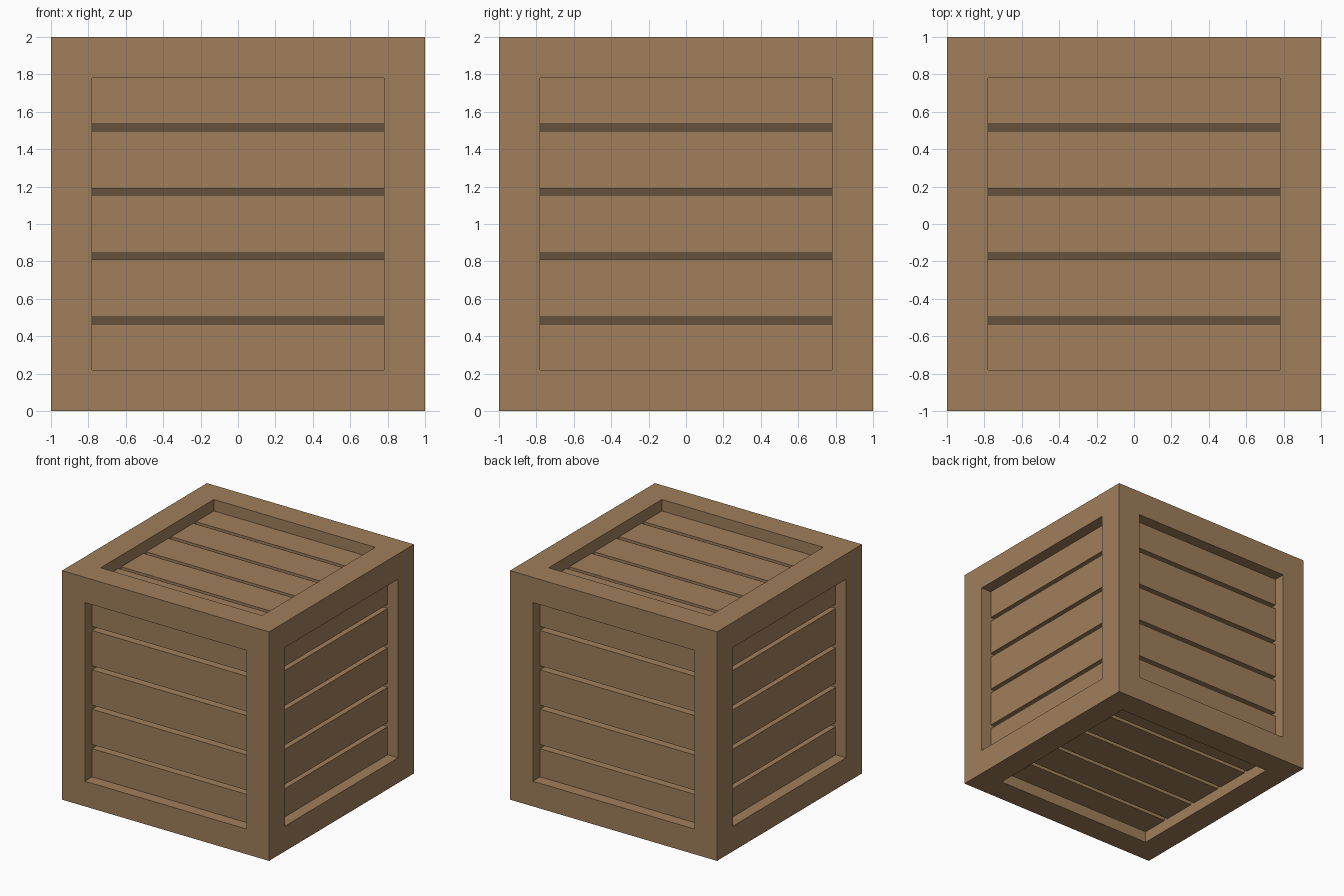
import bpy
import bmesh
from math import radians
from mathutils import Matrix, Vector

if "Cube" in bpy.data.objects:
    bpy.data.objects.remove(bpy.data.objects["Cube"])

BAR = 0.22        # frame bar thickness
RECESS = 0.10     # plank surface below frame surface
THICK = 0.08      # plank thickness
PITCH = 0.344     # plank spacing
PLANK = 0.308     # plank width
CENTRE = Matrix.Translation((0, 0, 1))


def material(name, rgb):
    mat = bpy.data.materials.new(name)
    mat.diffuse_color = (*rgb, 1)
    mat.use_nodes = True
    mat.node_tree.nodes["Principled BSDF"].inputs["Base Color"].default_value = mat.diffuse_color
    return mat


wood = material("wood", (0.35, 0.21, 0.104))
dark_wood = material("dark_wood", (0.135, 0.085, 0.052))


def boxes(name, parts, mat, matrix=CENTRE):
    """One object made of boxes given as (centre, size)."""
    bm = bmesh.new()
    for centre, size in parts:
        bmesh.ops.create_cube(bm, size=1, matrix=matrix @ Matrix.Translation(centre)
                              @ Matrix.Diagonal((*size, 1)))
    mesh = bpy.data.meshes.new(name)
    bm.to_mesh(mesh)
    bm.free()
    mesh.materials.append(mat)
    obj = bpy.data.objects.new(name, mesh)
    bpy.context.collection.objects.link(obj)
    return obj


# Frame: four full-height posts with rails fitted between them
c = 1 - BAR / 2
span = 2 - 2 * BAR
signs = [(a, b) for a in (-1, 1) for b in (-1, 1)]
boxes("corner_posts", [(Vector((a * c, b * c, 0)), (BAR, BAR, 2)) for a, b in signs], wood)
boxes("side_rails_x", [(Vector((0, a * c, b * c)), (span, BAR, BAR)) for a, b in signs], wood)
boxes("side_rails_y", [(Vector((a * c, 0, b * c)), (BAR, span, BAR)) for a, b in signs], wood)

# Dark inner box seen through the gaps
inner = 1 - RECESS - THICK
boxes("inner_box", [(Vector((0, 0, 0)), (2 * inner,) * 3)], dark_wood)

# Five planks on every face, built facing up and turned into place
planks = [(Vector((0, i * PITCH, inner + THICK / 2)), (2 * inner, PLANK, THICK))
          for i in range(-2, 3)]
tip = Matrix.Rotation(radians(90), 4, 'X')
faces = {
    "top": Matrix.Identity(4),
    "bottom": Matrix.Rotation(radians(180), 4, 'X'),
    "front": tip,
    "right": Matrix.Rotation(radians(90), 4, 'Z') @ tip,
    "back": Matrix.Rotation(radians(180), 4, 'Z') @ tip,
    "left": Matrix.Rotation(radians(270), 4, 'Z') @ tip,
}
for side, turn in faces.items():
    boxes(side + "_planks", planks, wood, CENTRE @ turn)
